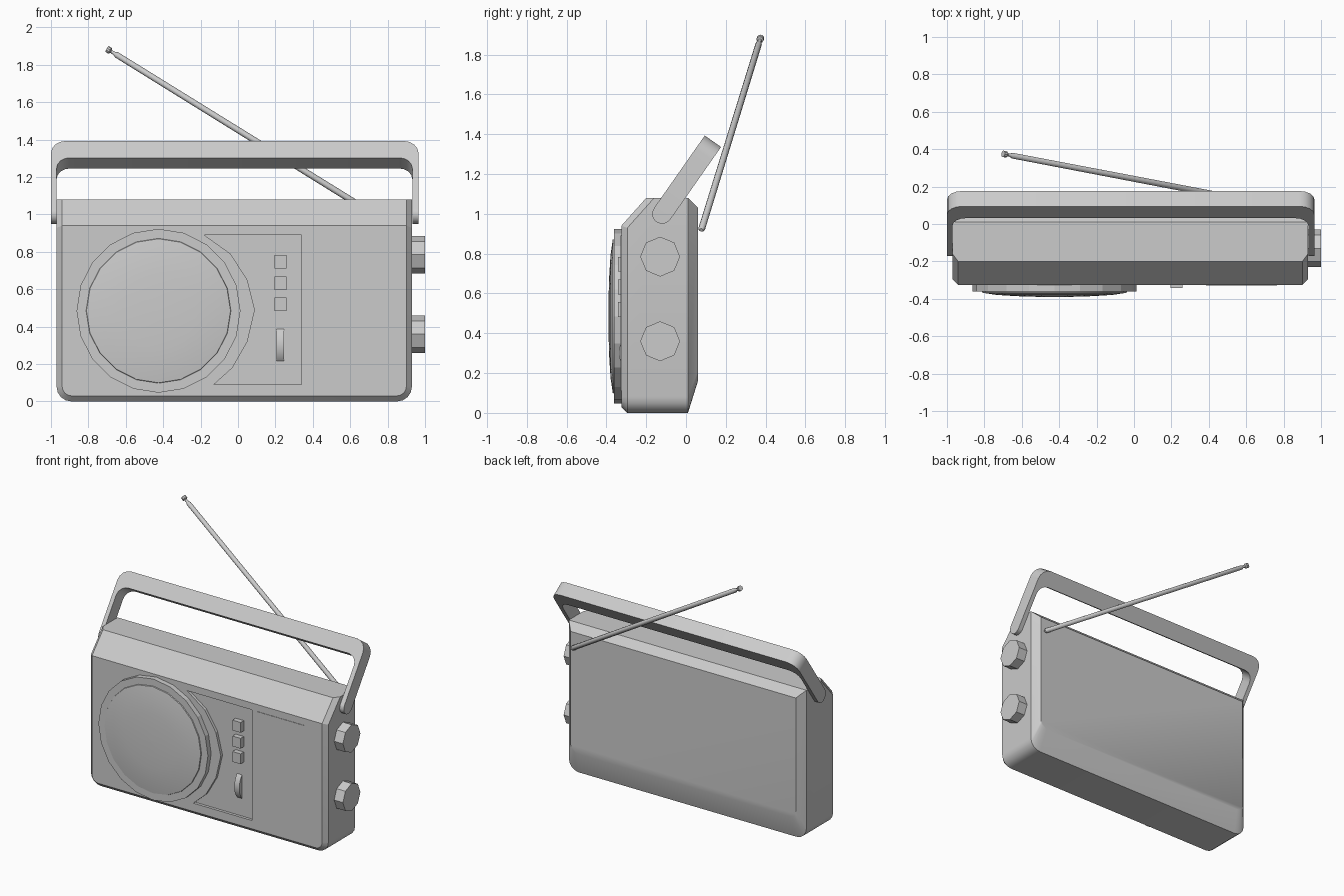
import bpy, bmesh, math
from mathutils import Vector

cube = bpy.data.objects.get("Cube")
if cube:
    bpy.data.objects.remove(cube, do_unlink=True)

grey = bpy.data.materials.new("plain_grey")
grey.use_nodes = True
grey.diffuse_color = (0.6, 0.6, 0.6, 1)
grey.node_tree.nodes["Principled BSDF"].inputs["Base Color"].default_value = (0.6, 0.6, 0.6, 1)


def finish(name, bm, smooth=None):
    """Turn a bmesh into a named, coloured object."""
    bmesh.ops.recalc_face_normals(bm, faces=bm.faces)
    mesh = bpy.data.meshes.new(name)
    bm.to_mesh(mesh)
    bm.free()
    mesh.materials.append(grey)
    obj = bpy.data.objects.new(name, mesh)
    bpy.context.collection.objects.link(obj)
    bpy.ops.object.select_all(action='DESELECT')
    obj.select_set(True)
    bpy.context.view_layer.objects.active = obj
    if smooth:
        bpy.ops.object.shade_smooth_by_angle(angle=math.radians(smooth))
    return obj


def extrude(bm, points, vector):
    """Extrude a closed outline of 3D points into a solid."""
    face = bm.faces.new([bm.verts.new(p) for p in points])
    new = bmesh.ops.extrude_face_region(bm, geom=[face], use_keep_orig=True)["geom"]
    verts = [v for v in new if isinstance(v, bmesh.types.BMVert)]
    bmesh.ops.translate(bm, verts=verts, vec=vector)


def front_slab(bm, outline, y_front, y_back):
    extrude(bm, [(x, y_front, z) for x, z in outline], (0, y_back - y_front, 0))


def rect(x0, x1, z0, z1):
    return [(x0, z0), (x1, z0), (x1, z1), (x0, z1)]


def arc(cx, cz, r, a0, a1, n):
    angles = [math.radians(a0 + (a1 - a0) * i / n) for i in range(n + 1)]
    return [(cx + r * math.cos(a), cz + r * math.sin(a)) for a in angles]


def lathe(bm, profile, base, axis, sides):
    """Revolve (radius, distance) pairs about an axis and cap both ends."""
    axis = Vector(axis).normalized()
    up = Vector((0, 0, 1))
    u = (up - axis * up.dot(axis)).normalized()
    w = axis.cross(u)
    rings = []
    for r, d in profile:
        turns = [2 * math.pi * i / sides for i in range(sides)]
        rings.append([bm.verts.new(Vector(base) + axis * d + (u * math.cos(t) + w * math.sin(t)) * r)
                      for t in turns])
    for a, b in zip(rings, rings[1:]):
        for i in range(sides):
            j = (i + 1) % sides
            bm.faces.new((a[i], a[j], b[j], b[i]))
    bm.faces.new(rings[0])
    bm.faces.new(rings[-1])


# Case: convex shell with rounded lower corners and chamfered front, top and back
LEFT, RIGHT = -0.97, 0.93
shell = []


def lower_corners(y, inset, bottom, r):
    for x, side in ((LEFT + inset + r, 180), (RIGHT - inset - r, 360)):
        end = 270
        shell.extend((px, y, pz) for px, pz in arc(x, bottom + r, r, side, end, 4))


def top_edge(y, z, inset):
    shell.extend(((LEFT + inset, y, z), (RIGHT - inset, y, z)))


lower_corners(-0.325, 0.03, 0.03, 0.05)
lower_corners(-0.295, 0, 0, 0.08)
lower_corners(0.01, 0, 0, 0.08)
lower_corners(0.06, 0.05, 0.16, 0.05)
for y, z, inset in ((-0.325, 0.94, 0.03), (-0.2, 1.08, 0.03), (-0.295, 0.929, 0),
                    (-0.16, 1.08, 0), (0.01, 1.08, 0), (0.06, 1.03, 0.05)):
    top_edge(y, z, inset)
bm = bmesh.new()
for p in shell:
    bm.verts.new(p)
bmesh.ops.convex_hull(bm, input=bm.verts)
bmesh.ops.dissolve_limit(bm, angle_limit=math.radians(1), verts=bm.verts, edges=bm.edges)
case = finish("case", bm, 25)

# Recessed control area beside the speaker
FLOOR = -0.305
bm = bmesh.new()
front_slab(bm, [(-0.18, 0.89), (-0.04, 0.79), (0.05, 0.65), (0.09, 0.49), (0.05, 0.32),
                (-0.03, 0.18), (-0.13, 0.09), (0.34, 0.09), (0.34, 0.89)], -0.4, FLOOR)
cutter = finish("recess_cutter", bm)
cutter.hide_render = True
bpy.context.view_layer.objects.active = case
cut = case.modifiers.new("recess", 'BOOLEAN')
cut.operation = 'DIFFERENCE'
cut.solver = 'EXACT'
cut.object = cutter
bpy.ops.object.modifier_apply(modifier=cut.name)
bpy.data.objects.remove(cutter, do_unlink=True)

# Tuning panel plate
bm = bmesh.new()
front_slab(bm, rect(0.385, 0.765, 0.11, 0.89), -0.328, -0.32)
finish("tuning_panel", bm)

# Speaker: faceted rim and smooth shallow dome
SPEAKER = (-0.425, 0, 0.485)
bm = bmesh.new()
lathe(bm, [(0.438, 0.3), (0.438, 0.362)], SPEAKER, (0, -1, 0), 20)
finish("speaker_rim", bm)
bm = bmesh.new()
lathe(bm, [(0.39, 0.355), (0.385, 0.368), (0.31, 0.379), (0.2, 0.386), (0.1, 0.389), (0.01, 0.39)],
      SPEAKER, (0, -1, 0), 20)
finish("speaker_dome", bm, 40)

# Push buttons
bm = bmesh.new()
for z in (0.747, 0.632, 0.52):
    front_slab(bm, rect(0.195, 0.26, z - 0.037, z + 0.037), -0.342, FLOOR + 0.01)
finish("push_buttons", bm)

# Thumb wheel peeking out of the recess
bm = bmesh.new()
lathe(bm, [(0.135, 0), (0.135, 0.04)], (0.206, -0.202, 0.302), (1, 0, 0), 24)
finish("thumb_wheel", bm, 30)

# Side knobs
bm = bmesh.new()
for z in (0.785, 0.36):
    lathe(bm, [(0.1, 0), (0.1, 0.09)], (0.91, -0.13, z), (1, 0, 0), 8)
finish("side_knobs", bm)

# Carrying handle: tilted U with round pivot ends
tilt = math.radians(35)
along = Vector((0, math.sin(tilt), math.cos(tilt)))
across = Vector((0, math.cos(tilt), -math.sin(tilt)))
pivot = Vector((0, -0.12, 1.0))
OUT_L, OUT_R, IN_L, IN_R, TOP, INNER = -1.0, 0.965, -0.97, 0.932, 0.445, 0.335
outline = [(OUT_L, 0)] + arc(OUT_L + 0.08, TOP - 0.08, 0.08, 180, 90, 4)
outline += arc(OUT_R - 0.08, TOP - 0.08, 0.08, 90, 0, 4) + [(OUT_R, 0), (IN_R, 0)]
outline += arc(IN_R - 0.07, INNER - 0.07, 0.07, 0, 90, 4)
outline += arc(IN_L + 0.07, INNER - 0.07, 0.07, 90, 180, 4) + [(IN_L, 0)]
bm = bmesh.new()
extrude(bm, [pivot + Vector((x, 0, 0)) + along * s - across * 0.05 for x, s in outline], across * 0.1)
for x0, x1 in ((OUT_L, IN_L), (IN_R, OUT_R)):
    lathe(bm, [(0.05, 0), (0.05, x1 - x0)], pivot + Vector((x0, 0, 0)), (1, 0, 0), 16)
finish("carrying_handle", bm, 30)

# Telescopic aerial with a narrow neck and capped tip
base = Vector((0.85, 0.079, 0.925))
tip = Vector((-0.7, 0.375, 1.885))
length = (tip - base).length
bm = bmesh.new()
lathe(bm, [(0.009, -0.012), (0.017, 0), (0.016, length - 0.06), (0.009, length - 0.045),
           (0.009, length - 0.025), (0.018, length - 0.02), (0.018, length)],
      base, tip - base, 10)
finish("aerial", bm, 35)
